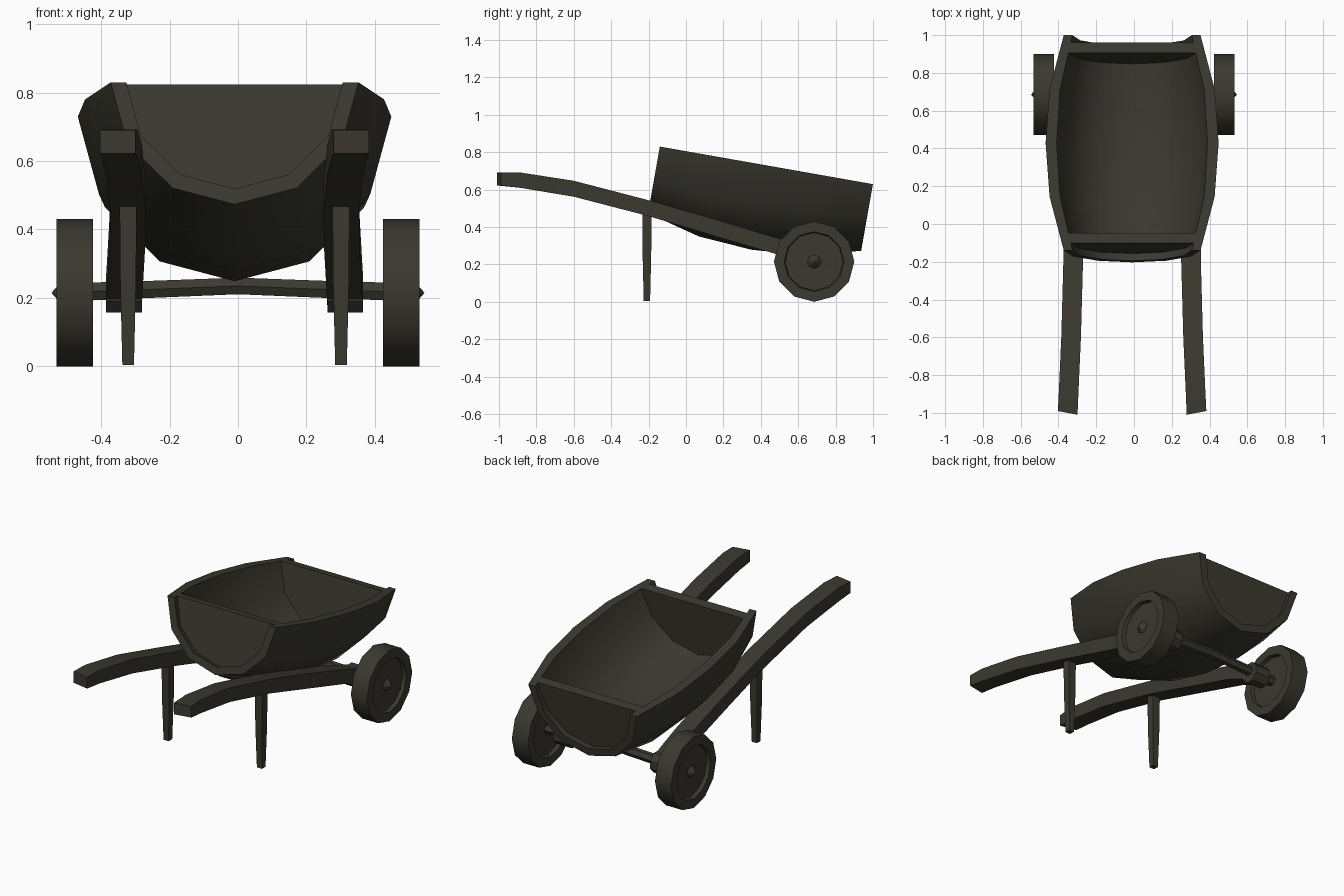
import bpy, bmesh, math
from mathutils import Vector

if "Cube" in bpy.data.objects:
    bpy.data.objects.remove(bpy.data.objects["Cube"])

wood = bpy.data.materials.new("dark weathered wood")
wood.diffuse_color = (0.043, 0.041, 0.029, 1)
wood.use_nodes = True
wood.node_tree.nodes["Principled BSDF"].inputs["Base Color"].default_value = wood.diffuse_color
CX = -0.01                     # tub, handles and legs sit slightly off centre
AXLE_Y, AXLE_Z = 0.685, 0.215


def make(name, verts, faces, smooth=None):
    me = bpy.data.meshes.new(name)
    me.from_pydata([tuple(v) for v in verts], [], faces)
    bm = bmesh.new()
    bm.from_mesh(me)
    bmesh.ops.remove_doubles(bm, verts=bm.verts, dist=1e-5)
    bmesh.ops.recalc_face_normals(bm, faces=bm.faces)
    bm.to_mesh(me)
    bm.free()
    me.materials.append(wood)
    ob = bpy.data.objects.new(name, me)
    bpy.context.collection.objects.link(ob)
    if smooth:
        bpy.ops.object.select_all(action='DESELECT')
        ob.select_set(True)
        bpy.context.view_layer.objects.active = ob
        bpy.ops.object.shade_smooth_by_angle(angle=math.radians(smooth))
    return ob


def loft(name, rings, smooth=None):
    """Skin closed rings of equal size and cap both ends."""
    n = len(rings[0])
    verts = [v for r in rings for v in r]
    faces = [(i * n + j, i * n + (j + 1) % n, (i + 1) * n + (j + 1) % n, (i + 1) * n + j)
             for i in range(len(rings) - 1) for j in range(n)]
    faces += [tuple(range(n)), tuple(range((len(rings) - 1) * n, len(rings) * n))]
    return make(name, verts, faces, smooth)


def lathe(name, profile, n, smooth=None, phase=0.0):
    """Turn (x, radius) points around the wheel axis."""
    rings = [[(x, AXLE_Y + r * math.sin(phase + k * math.tau / n),
               AXLE_Z + r * math.cos(phase + k * math.tau / n)) for k in range(n)]
             for x, r in profile]
    return loft(name, rings, smooth)


# Tub: half barrel tilted 10 degrees
T, LENGTH = math.radians(10), 1.157
along = Vector((0, math.cos(T), -math.sin(T)))
down = Vector((0, -math.sin(T), -math.cos(T)))
origin = Vector((CX, -0.14, 0.83))


def arc(a, r):
    return [origin + along * a + Vector((r * math.cos(k * math.pi / 6), 0, 0))
            + down * (r * math.sin(k * math.pi / 6)) for k in range(7)]


radii = [0.362, 0.437, 0.458, 0.437, 0.362]
rings = [arc(LENGTH * i / 4, r) + arc(LENGTH * i / 4, r * 0.873)[::-1]
         for i, r in enumerate(radii)]
n = 14
verts = [v for r in rings for v in r]
faces = [(i * n + j, i * n + (j + 1) % n, (i + 1) * n + (j + 1) % n, (i + 1) * n + j)
         for i in range(4) for j in range(n)]
for base in (0, 4 * n):        # stave ends
    faces += [(base + j, base + j + 1, base + 12 - j, base + 13 - j) for j in range(6)]
make("tub_shell", verts, faces, 35)

# End panels, set in slightly from the stave ends
for name, a0, a1 in (("front_panel", 0.04, 0.095),
                     ("rear_panel", LENGTH - 0.04, LENGTH - 0.095)):
    loft(name, [arc(a0, 0.335), arc(a1, 0.345)])

# Handles: y, top z, bottom z, centre x
path = [(-1.0, 0.69, 0.622, 0.341), (-0.89, 0.692, 0.61, 0.336), (-0.6, 0.647, 0.562, 0.323),
        (-0.2, 0.543, 0.458, 0.312), (0.15, 0.443, 0.353, 0.313), (0.5, 0.337, 0.25, 0.319),
        (0.68, 0.27, 0.175, 0.323)]
for side, s in (("left", -1), ("right", 1)):
    loft(side + "_handle",
         [[(CX + s * (x + dx), y + (0.01 * dx / 0.052 if y == -1 else 0), z)
           for dx, z in ((-0.052, zt), (0.052, zt), (0.052, zb), (-0.052, zb))]
          for y, zt, zb, x in path], 25)

    # Axle block at the end of the handle
    lathe(side + "_axle_block", [(CX + s * 0.271, 0.063), (CX + s * 0.375, 0.063)],
          8, phase=math.pi / 8)

    # Tapered leg
    loft(side + "_leg",
         [[(CX + s * 0.311 + i * h, -0.209 + j * h, z)
           for i, j in ((-1, -1), (1, -1), (1, 1), (-1, 1))]
          for z, h in ((0.004, 0.017), (0.25, 0.023), (0.48, 0.025))])

    # Wheel with recessed faces, and pointed hub cap
    lathe(side + "_wheel",
          [(s * (0.477 + x), r) for x, r in
           ((-0.032, 0.0), (-0.032, 0.155), (-0.054, 0.16), (-0.054, 0.215),
            (0.054, 0.215), (0.054, 0.16), (0.032, 0.155), (0.032, 0.0))], 12, 35)
    lathe(side + "_hub_cap", [(s * 0.5, 0.03), (s * 0.513, 0.037), (s * 0.545, 0.0)], 8)

# Axle: six-sided bar, slightly bowed up in the middle
loft("axle", [[(x, AXLE_Y + r * math.cos(k * math.pi / 3), z + r * math.sin(k * math.pi / 3))
               for k in range(6)]
              for x, z, r in ((-0.5, 0.217, 0.031), (-0.33, 0.222, 0.029), (0, 0.235, 0.028),
                              (0.33, 0.222, 0.029), (0.5, 0.217, 0.031))])
